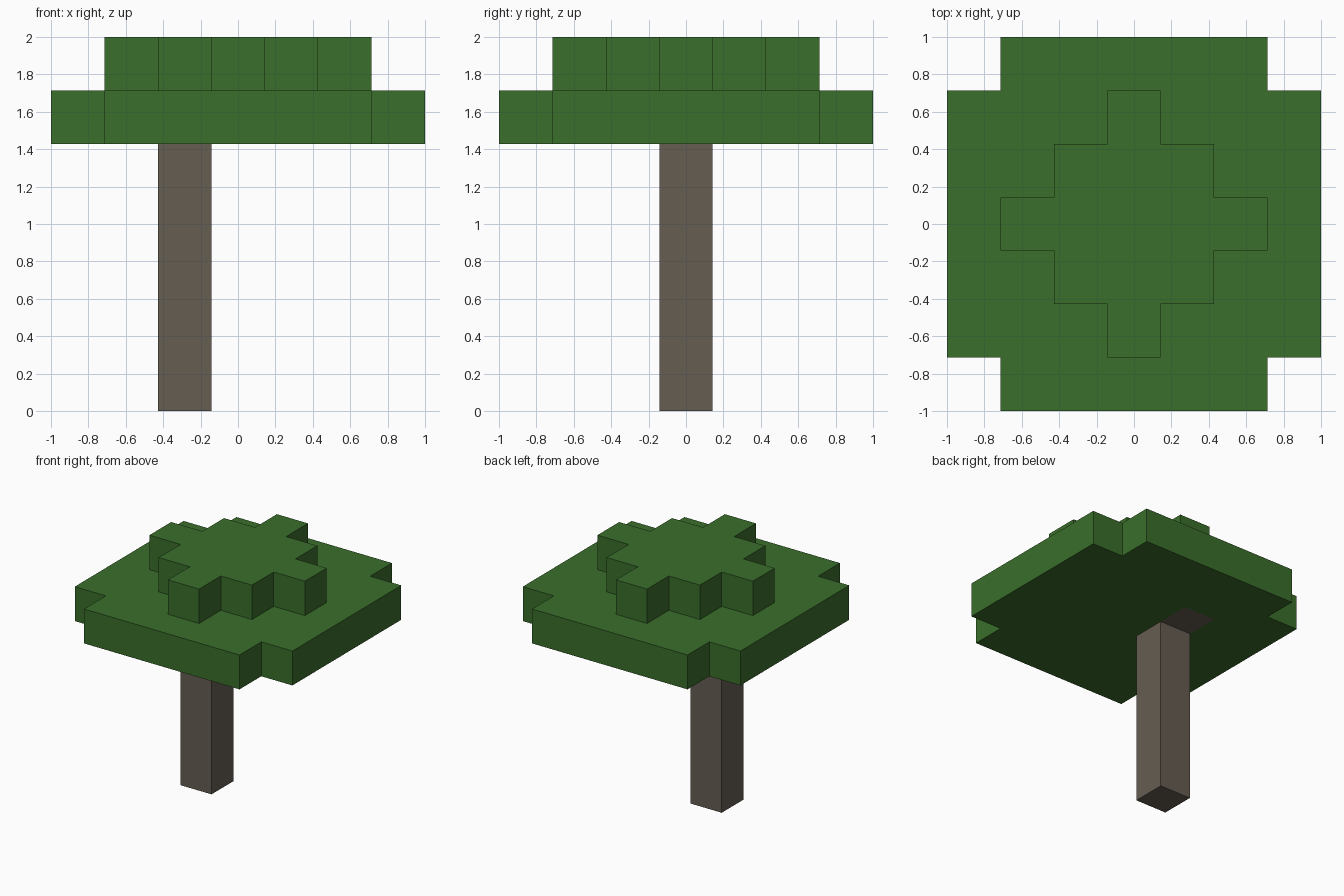
import bpy, bmesh, math
from mathutils import Matrix, Vector

UNIT = 2 / 7  # edge of one block

cube = bpy.data.objects.get("Cube")
if cube:
    bpy.data.objects.remove(cube, do_unlink=True)


def make_material(name, color):
    mat = bpy.data.materials.new(name)
    mat.use_nodes = True
    mat.diffuse_color = color
    bsdf = mat.node_tree.nodes["Principled BSDF"]
    bsdf.inputs["Base Color"].default_value = color
    bsdf.inputs["Roughness"].default_value = 0.9
    return mat


leaf = make_material("leaf green", (0.042, 0.156, 0.024, 1))
bark = make_material("bark brown", (0.13, 0.109, 0.084, 1))


def build_blocks(name, cells, materials, wood_cells=()):
    """Weld unit blocks at integer (column, row, level) cells into one shell."""
    bm = bmesh.new()
    for cell in cells:
        i, j, k = cell
        spot = Matrix.Translation(Vector((i, j, k + 0.5)) * UNIT)
        made = bmesh.ops.create_cube(bm, size=UNIT, matrix=spot)
        faces = {f for v in made["verts"] for f in v.link_faces}
        buried = []
        for f in faces:
            f.material_index = 1 if cell in wood_cells else 0
            f.normal_update()
            step = [round(c) for c in f.normal]
            if tuple(a + b for a, b in zip(cell, step)) in cells:
                buried.append(f)
        bmesh.ops.delete(bm, geom=buried, context="FACES_ONLY")
    bmesh.ops.remove_doubles(bm, verts=bm.verts, dist=0.001)
    # Merge coplanar squares, keeping colour borders
    bmesh.ops.dissolve_limit(bm, angle_limit=math.radians(1), verts=bm.verts,
                             edges=bm.edges, delimit={"MATERIAL"})
    mesh = bpy.data.meshes.new(name)
    bm.to_mesh(mesh)
    bm.free()
    for mat in materials:
        mesh.materials.append(mat)
    obj = bpy.data.objects.new(name, mesh)
    bpy.context.collection.objects.link(obj)
    return obj


# Trunk: a straight column of five blocks, off centre
build_blocks("trunk", {(-1, 0, k) for k in range(5)}, [bark])

# Canopy: wide slab without corners, topped by a stepped diamond
span = range(-3, 4)
slab = {(i, j, 5) for i in span for j in span if abs(i) + abs(j) < 6}
crown = {(i, j, 6) for i in span for j in span if abs(i) + abs(j) <= 2}

# One wood block is set into the slab behind the trunk
build_blocks("canopy", slab | crown, [leaf, bark], {(-1, 1, 5)})
